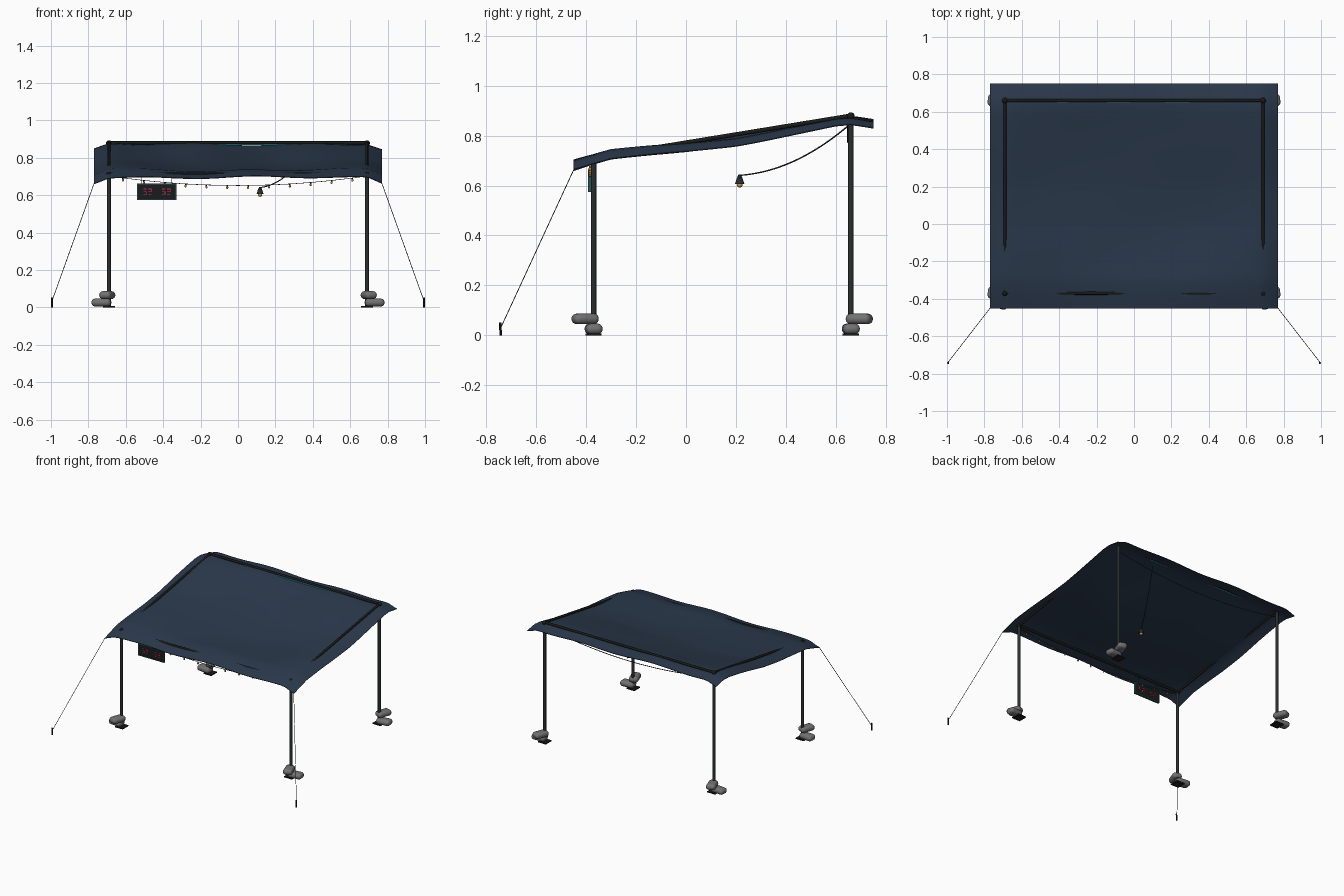
import bpy
import bmesh
from math import sin, cos, pi, radians
from mathutils import Vector

cube = bpy.data.objects.get("Cube")
if cube:
    bpy.data.objects.remove(cube, do_unlink=True)


def material(name, colour):
    m = bpy.data.materials.new(name)
    m.use_nodes = True
    m.diffuse_color = (*colour, 1)
    m.node_tree.nodes["Principled BSDF"].inputs["Base Color"].default_value = (*colour, 1)
    return m


NAVY = material("navy cloth", (0.024, 0.041, 0.073))
METAL = material("dark metal", (0.022, 0.028, 0.027))
BLACK = material("black", (0.010, 0.011, 0.011))
GREY = material("grey sandbag", (0.17, 0.17, 0.175))
ROPE = material("rope", (0.045, 0.045, 0.045))
AMBER = material("amber bulb", (0.60, 0.30, 0.06))
TEAL = material("teal light", (0.03, 0.36, 0.42))
TRIM = material("dark teal trim", (0.02, 0.09, 0.09))
PINK = material("pink light", (0.70, 0.03, 0.14))

parts = []


def finish(name, bm, mat):
    bmesh.ops.recalc_face_normals(bm, faces=bm.faces)
    mesh = bpy.data.meshes.new(name)
    bm.to_mesh(mesh)
    bm.free()
    mesh.materials.append(mat)
    obj = bpy.data.objects.new(name, mesh)
    bpy.context.collection.objects.link(obj)
    parts.append(obj)
    return obj


def rod(name, a, b, radius, mat, sides=12, tip=None):
    a, b = Vector(a), Vector(b)
    bm = bmesh.new()
    bmesh.ops.create_cone(bm, cap_ends=True, segments=sides, radius1=radius,
                          radius2=radius if tip is None else tip, depth=(b - a).length)
    obj = finish(name, bm, mat)
    obj.location = (a + b) / 2
    obj.rotation_euler = (b - a).to_track_quat("Z", "Y").to_euler()
    return obj


def box(name, centre, size, mat, turn=0, bevel=0):
    bm = bmesh.new()
    bmesh.ops.create_cube(bm, size=1)
    bmesh.ops.scale(bm, vec=size, verts=bm.verts)
    if bevel:
        bmesh.ops.bevel(bm, geom=bm.edges[:], offset=bevel, segments=5,
                        affect="EDGES", profile=0.5)
    obj = finish(name, bm, mat)
    obj.location = centre
    obj.rotation_euler.z = turn
    return obj


def ball(name, centre, radius, mat, stretch=1):
    bm = bmesh.new()
    bmesh.ops.create_uvsphere(bm, u_segments=12, v_segments=8, radius=radius)
    obj = finish(name, bm, mat)
    obj.location = centre
    obj.scale.z = stretch
    return obj


def tube(name, points, radius, mat):
    curve = bpy.data.curves.new(name, "CURVE")
    curve.dimensions = "3D"
    curve.bevel_depth = radius
    curve.bevel_resolution = 1
    spline = curve.splines.new("POLY")
    spline.points.add(len(points) - 1)
    for p, co in zip(spline.points, points):
        p.co = (*co, 1)
    curve.materials.append(mat)
    obj = bpy.data.objects.new(name, curve)
    bpy.context.collection.objects.link(obj)
    parts.append(obj)


def sagging(a, b, sag, steps=24):
    a, b = Vector(a), Vector(b)
    ts = [i / steps for i in range(steps + 1)]
    return [a.lerp(b, t) - Vector((0, 0, sag * 4 * t * (1 - t))) for t in ts]


PX, FRONT, BACK = 0.69, -0.37, 0.66
FRONT_Z, BACK_Z = 0.712, 0.880

# Canopy cloth: height profile from front to back, drooping sides, belly and ripples
PROFILE = [(-0.45, 0.695), (-0.37, 0.719), (-0.3, 0.738), (-0.15, 0.754), (0, 0.769),
           (0.2, 0.795), (0.4, 0.833), (0.6, 0.868), (0.66, 0.872), (0.75, 0.857)]


def cloth_height(x, y):
    z = PROFILE[-1][1]
    for (y0, z0), (y1, z1) in zip(PROFILE, PROFILE[1:]):
        if y <= y1:
            z = z0 + (z1 - z0) * (y - y0) / (y1 - y0)
            break
    z -= 0.38 * max(0, abs(x) - PX)
    v = min(max((y - FRONT) / (BACK - FRONT), 0), 1)
    z -= 0.03 * max(0, 1 - (x / PX) ** 2) * sin(pi * v)
    return z + 0.005 * sin(11 * x + 3 * y + 2) + 0.003 * sin(8 * y - 5 * x)


bm = bmesh.new()
bmesh.ops.create_grid(bm, x_segments=44, y_segments=40, size=1)
for v in bm.verts:
    v.co.x *= 0.77
    v.co.y = 0.15 + 0.6 * v.co.y
    v.co.z = cloth_height(v.co.x, v.co.y)
canopy = finish("canopy", bm, NAVY)
solid = canopy.modifiers.new("thickness", "SOLIDIFY")
solid.thickness = 0.004
solid.offset = 0

# Posts, corner joints, foot plates and sandbags
for side, s in (("left", 1), ("right", -1)):
    for end, y, top, e in (("front", FRONT, FRONT_Z, -1), ("back", BACK, BACK_Z, 1)):
        tag = f"{end}_{side}"
        rod(f"{tag}_post", (s * PX, y, 0), (s * PX, y, top), 0.0108, METAL)
        ball(f"{tag}_joint", (s * PX, y, top - 0.002), 0.0155, BLACK)
        box(f"{tag}_foot_plate", (s * PX, y, 0.004), (0.065, 0.065, 0.008), BLACK)
        box(f"{tag}_lower_sandbag", (s * 0.73, y, 0.026), (0.104, 0.066, 0.042),
            GREY, s * radians(6), 0.02)
        box(f"{tag}_upper_sandbag", (s * 0.699, y + e * 0.034, 0.066), (0.104, 0.066, 0.042),
            GREY, s * e * radians(70), 0.02)

    # Side beam, guy rope and ground stake
    rod(f"{side}_side_beam", (s * PX, FRONT, FRONT_Z), (s * PX, BACK, BACK_Z), 0.0085, BLACK)
    rod(f"{side}_guy_rope", (s * 0.768, -0.448, 0.667), (s * 0.996, -0.742, 0.03),
        0.0018, ROPE, 6)
    rod(f"{side}_stake", (s * 0.994, -0.742, 0), (s * 0.994, -0.744, 0.052), 0.005, BLACK, 8)

# Cross beams
rod("front_beam", (-PX, FRONT, FRONT_Z), (PX, FRONT, FRONT_Z), 0.0085, BLACK)
rod("back_beam", (-PX, BACK, BACK_Z), (PX, BACK, BACK_Z), 0.0085, BLACK)
box("back_light_strip", (0, 0.651, 0.872), (0.82, 0.005, 0.006), TEAL)

# String of bulbs along the front
LIGHT_Y = -0.384
string = sagging((-0.67, LIGHT_Y, 0.70), (0.67, LIGHT_Y, 0.70), 0.048)
tube("front_light_string", string, 0.0018, ROPE)
for i in range(12):
    x = -0.615 + 0.1115 * i
    z = 0.70 - 0.048 * (1 - (x / 0.67) ** 2)
    rod(f"bulb_socket_{i}", (x, LIGHT_Y, z - 0.008), (x, LIGHT_Y, z + 0.001), 0.004, BLACK, 8)
    ball(f"bulb_{i}", (x, LIGHT_Y, z - 0.012), 0.0058, AMBER, 1.25)

# Hanging display panel with trim and lit strokes on both faces
SX, SY, SZ = -0.434, -0.385, 0.619
box("display_panel", (SX, SY, SZ), (0.204, 0.010, 0.084), BLACK)
for s in (-1, 1):
    box(f"display_trim_{'top' if s > 0 else 'bottom'}", (SX, SY, SZ + s * 0.042),
        (0.21, 0.014, 0.005), TRIM)
    box(f"display_trim_{'left' if s > 0 else 'right'}", (SX + s * 0.1025, SY, SZ),
        (0.005, 0.014, 0.084), TRIM)
    rod(f"display_hanger_{'left' if s > 0 else 'right'}", (SX + s * 0.08, SY, SZ + 0.04),
        (SX + s * 0.08, FRONT, FRONT_Z), 0.002, ROPE, 6)
    for g in (-0.05, 0.05):
        for k in (-1, 1):
            gx = SX + g + k * 0.014
            for h in (-0.014, 0, 0.014):
                box("lit_bar", (gx, SY + s * 0.006, SZ + h), (0.017, 0.003, 0.0035), PINK)
            box("lit_upright", (gx + 0.008, SY + s * 0.006, SZ + k * 0.007),
                (0.0035, 0.003, 0.014), PINK)

# Cable along the back and the hanging lamp
tube("back_cable", sagging((-PX, 0.648, 0.84), (PX, 0.648, 0.84), 0.068), 0.0025, ROPE)
LX, LY = 0.118, 0.215
tube("lamp_cable", sagging((0.38, 0.648, 0.838), (LX, LY, 0.641), 0.042), 0.003, ROPE)
rod("lamp_cap", (LX, LY, 0.628), (LX, LY, 0.644), 0.012, BLACK, 12, 0.005)
rod("lamp_shade", (LX, LY, 0.606), (LX, LY, 0.628), 0.019, METAL, 16, 0.012)
ball("lamp_bulb", (LX, LY, 0.603), 0.0115, AMBER)

# Smooth shading with sharp edges kept
bpy.ops.object.select_all(action="DESELECT")
for obj in parts:
    obj.select_set(True)
bpy.context.view_layer.objects.active = canopy
bpy.ops.object.convert(target="MESH")
bpy.ops.object.shade_smooth_by_angle(angle=radians(35))
